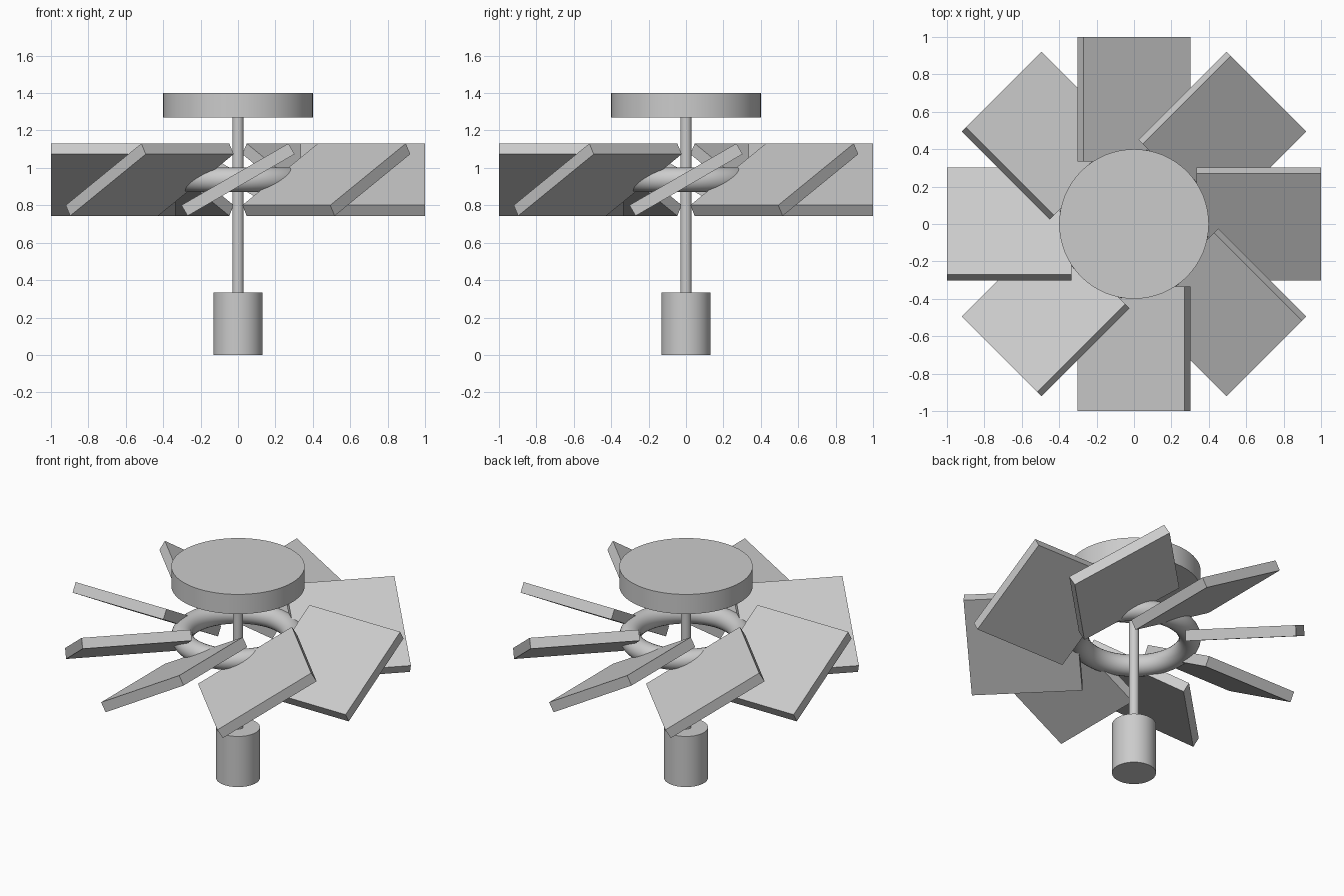
import bpy
import math
from mathutils import Matrix, Vector

cube = bpy.data.objects.get("Cube")
if cube:
    bpy.data.objects.remove(cube, do_unlink=True)

grey = bpy.data.materials.new("plain_grey")
grey.use_nodes = True
colour = (0.6, 0.6, 0.6, 1)
grey.diffuse_color = colour
grey.node_tree.nodes["Principled BSDF"].inputs["Base Color"].default_value = colour


def finish(name, smooth=True):
    obj = bpy.context.object
    obj.name = name
    obj.data.materials.append(grey)
    if smooth:
        bpy.ops.object.shade_smooth_by_angle(angle=math.radians(30))
    return obj


def cylinder(name, radius, bottom, top):
    bpy.ops.mesh.primitive_cylinder_add(
        vertices=64, radius=radius, depth=top - bottom,
        location=(0, 0, (top + bottom) / 2))
    return finish(name)


# Central column: base weight, shaft and top disc
cylinder("base_weight", 0.132, 0, 0.335)
cylinder("shaft", 0.03, 0.3, 1.3)
cylinder("top_disc", 0.4, 1.27, 1.4)

# Ring that carries the blades
RING_RADIUS, HUB_HEIGHT = 0.335, 0.937
bpy.ops.mesh.primitive_torus_add(
    major_segments=64, minor_segments=24, major_radius=RING_RADIUS,
    minor_radius=0.066, location=(0, 0, HUB_HEIGHT))
finish("blade_ring")

# Eight pitched blades, each reaching outward from the ring
BLADES = 8
WIDTH, LENGTH, THICKNESS = 0.66, 0.665, 0.066
pitch = Matrix.Rotation(math.radians(-30), 4, 'Y')
size = Matrix.Diagonal(Vector((WIDTH, LENGTH, THICKNESS, 1)))
outward = Matrix.Translation((0, -RING_RADIUS - LENGTH / 2, HUB_HEIGHT))
for i in range(BLADES):
    bpy.ops.mesh.primitive_cube_add(size=1)
    blade = finish(f"blade_{i + 1}", smooth=False)
    turn = Matrix.Rotation(math.tau * i / BLADES, 4, 'Z')
    blade.data.transform(turn @ outward @ pitch @ size)
